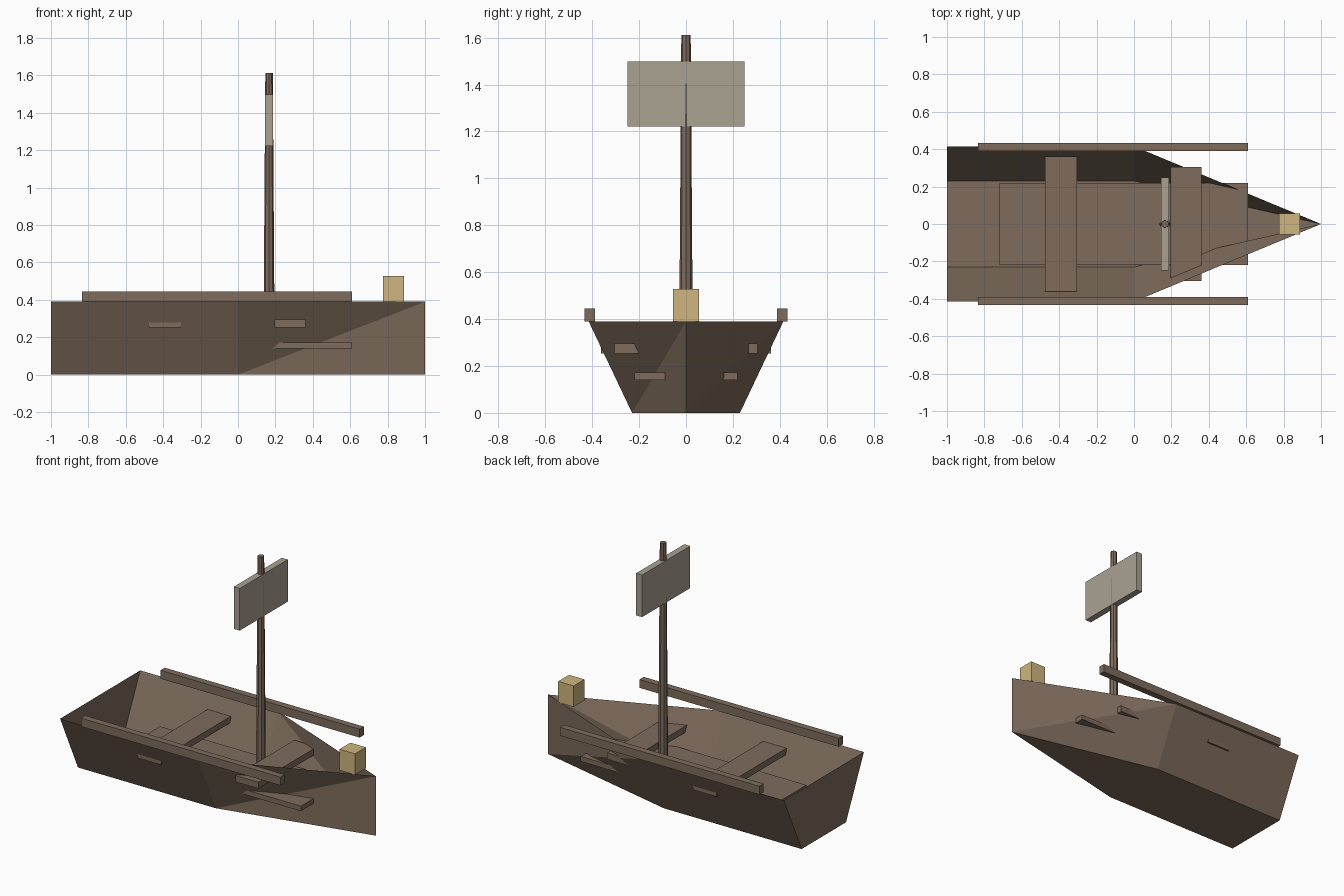
import bpy, bmesh
from mathutils import Vector

if "Cube" in bpy.data.objects:
    bpy.data.objects.remove(bpy.data.objects["Cube"])


def material(name, rgb):
    m = bpy.data.materials.new(name)
    m.diffuse_color = (*rgb, 1)
    m.use_nodes = True
    m.node_tree.nodes["Principled BSDF"].inputs["Base Color"].default_value = m.diffuse_color
    return m


WOOD = material("brown wood", (0.21, 0.15, 0.107))
CANVAS = material("grey canvas", (0.40, 0.36, 0.29))
LAMP = material("warm yellow", (0.62, 0.465, 0.215))


def finish(name, bm, mat):
    mesh = bpy.data.meshes.new(name)
    bm.to_mesh(mesh)
    bm.free()
    mesh.materials.append(mat)
    obj = bpy.data.objects.new(name, mesh)
    bpy.context.collection.objects.link(obj)
    return obj


def box(name, x, y, z, mat):
    """Box spanning the given (min, max) ranges."""
    bm = bmesh.new()
    bmesh.ops.create_cube(bm, size=1)
    lo, hi = Vector((x[0], y[0], z[0])), Vector((x[1], y[1], z[1]))
    for v in bm.verts:
        v.co = (lo + hi) / 2 + v.co * (hi - lo)
    return finish(name, bm, mat)


# Open hull shell: flared straight sides, flat stern, sharp upright bow
TOP, FLOOR, H = 0.415, 0.23, 0.39
bm = bmesh.new()
V = bm.verts.new
bow_low, bow_high = V((1, 0, 0)), V((1, 0, H))
stern, mid = {}, {}
for s in (-1, 1):
    stern[s] = V((-1, s * FLOOR, 0)), V((-1, s * TOP, H))
    mid[s] = V((0, s * FLOOR, 0)), V((0, s * TOP, H))
near, far = mid[-1], mid[1]
faces = [
    # floor and stern
    (stern[-1][0], stern[1][0], far[0], near[0]),
    (near[0], far[0], bow_low),
    (stern[-1][0], stern[-1][1], stern[1][1], stern[1][0]),
    # straight sides
    (stern[-1][0], near[0], near[1], stern[-1][1]),
    (stern[1][0], stern[1][1], far[1], far[0]),
    # bow sides, each folded along its own diagonal
    (near[0], bow_low, bow_high),
    (near[0], bow_high, near[1]),
    (far[0], far[1], bow_low),
    (far[1], bow_high, bow_low),
]
for f in faces:
    bm.faces.new(f)
bmesh.ops.recalc_face_normals(bm, faces=bm.faces[:])
floor = min(bm.faces, key=lambda f: f.calc_center_median().z)
if floor.normal.z > 0:
    bmesh.ops.reverse_faces(bm, faces=bm.faces[:])
finish("hull", bm, WOOD)

# Deck boards and benches
box("deck", (-0.72, 0.61), (-0.22, 0.22), (0.14, 0.173), WOOD)
box("rear_bench", (-0.475, -0.306), (-0.362, 0.362), (0.253, 0.295), WOOD)
box("front_bench", (0.195, 0.36), (-0.304, 0.304), (0.253, 0.295), WOOD)

# Side rails
for side, s in (("right", -1), ("left", 1)):
    y = sorted((s * 0.389, s * 0.433))
    box(side + "_rail", (-0.835, 0.61), y, (0.39, 0.445), WOOD)

# Tapered eight-sided mast
Z0, Z1 = 0.172, 1.612
bm = bmesh.new()
bmesh.ops.create_cone(bm, cap_ends=True, segments=8, radius1=0.03,
                      radius2=0.02, depth=Z1 - Z0)
bmesh.ops.translate(bm, verts=bm.verts[:], vec=(0.166, 0, (Z0 + Z1) / 2))
finish("mast", bm, WOOD)

# Sail board and bow lantern
box("sail", (0.144, 0.187), (-0.249, 0.249), (1.222, 1.498), CANVAS)
box("bow_lantern", (0.776, 0.888), (-0.056, 0.056), (0.39, 0.528), LAMP)
